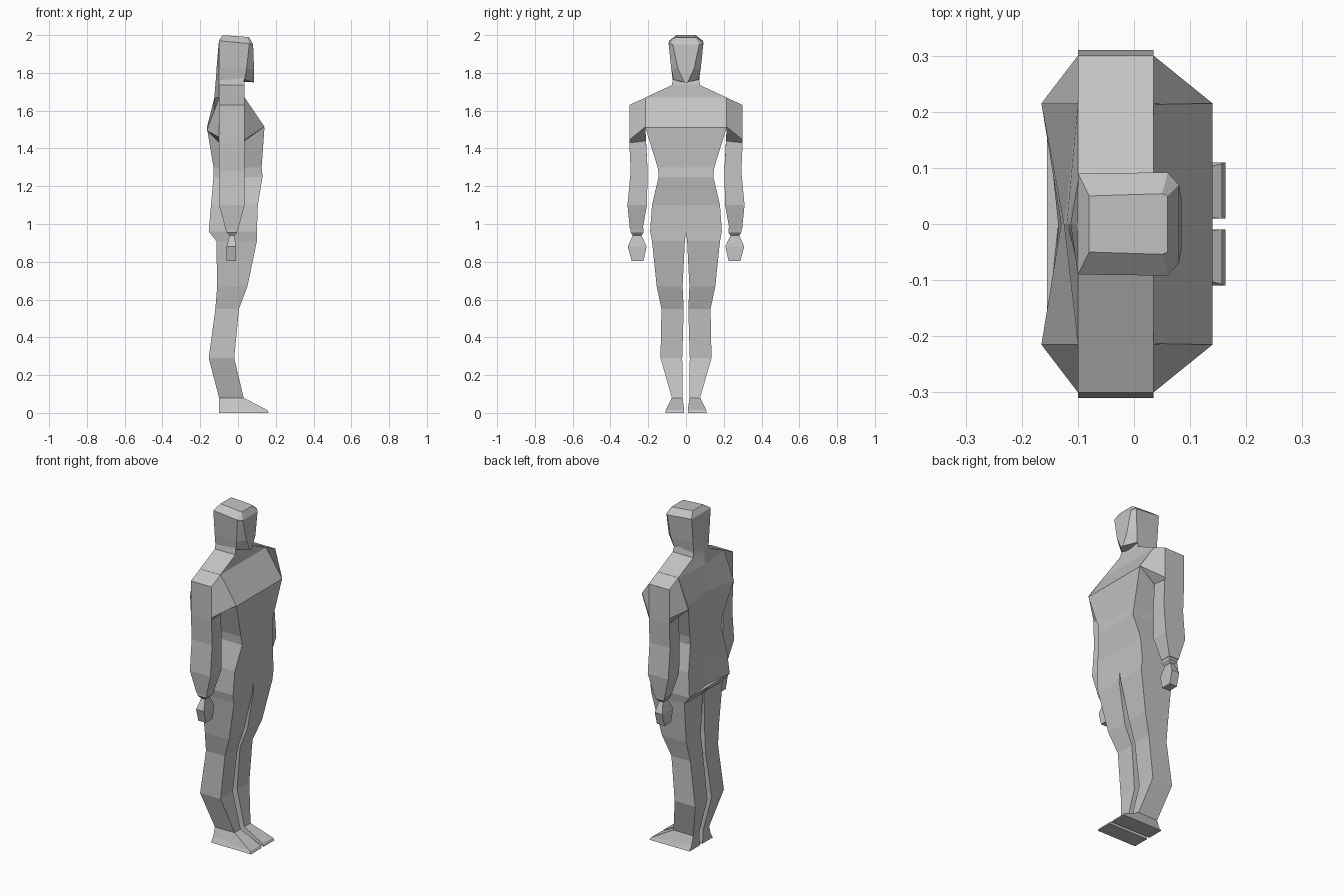
import bpy, bmesh

grey = bpy.data.materials.new("plain grey")
grey.diffuse_color = (0.55, 0.55, 0.55, 1)


def loft(name, rings, mirror=False):
    """Skin a stack of equal-sized rings, cap both ends, optionally mirror in y."""
    bm = bmesh.new()
    loops = [[bm.verts.new(p) for p in ring] for ring in rings]
    n = len(loops[0])
    for a, b in zip(loops, loops[1:]):
        for i in range(n):
            j = (i + 1) % n
            bm.faces.new((a[i], a[j], b[j], b[i]))
    bm.faces.new(loops[0])
    bm.faces.new(loops[-1])
    bmesh.ops.recalc_face_normals(bm, faces=bm.faces)
    me = bpy.data.meshes.new(name)
    bm.to_mesh(me)
    bm.free()
    me.materials.append(grey)
    ob = bpy.data.objects.new(name, me)
    bpy.context.collection.objects.link(ob)
    if mirror:
        m = ob.modifiers.new("Mirror", 'MIRROR')
        m.use_axis = (False, True, False)
        m.use_mirror_merge = False
    return ob


def box_ring(z, xf, xb, yi, yo):
    return [(xf, yo, z), (xf, yi, z), (xb, yi, z), (xb, yo, z)]


def sym_ring(half, spine):
    """Half ring (front to back, y > 0), a spine point, then its mirror image."""
    return half + [spine] + [(x, -y, z) for x, y, z in reversed(half)]


# Torso and neck: z, front x, half width, back x, spine x
torso = [(0.96, 0.10, 0.19, -0.155, -0.135),
         (1.10, 0.105, 0.18, -0.143, -0.135),
         (1.25, 0.13, 0.145, -0.13, -0.13),
         (1.30, 0.125, 0.15, -0.13, -0.13),
         (1.51, 0.14, 0.215, -0.165, -0.13),
         (1.67, 0.035, 0.215, -0.10, -0.125),
         (1.735, 0.035, 0.075, -0.10, -0.12),
         (1.77, 0.03, 0.068, -0.10, -0.117)]
loft("torso", [sym_ring([(f, w, z), (b, w, z)], (s, 0, z))
               for z, f, w, b, s in torso])

# Head: front, cheek and back corner, spine point
loft("head", [
    sym_ring([(0.085, 0.008, 1.75), (0.035, 0.066, 1.765), (-0.10, 0.07, 1.76)],
             (-0.118, 0, 1.755)),
    sym_ring([(0.085, 0.042, 1.82), (0.045, 0.078, 1.82), (-0.10, 0.077, 1.83)],
             (-0.113, 0, 1.83)),
    sym_ring([(0.08, 0.07, 1.95), (0.06, 0.092, 1.955), (-0.10, 0.09, 1.97)],
             (-0.101, 0, 1.97)),
    sym_ring([(0.06, 0.05, 1.987), (0.05, 0.054, 1.99), (-0.08, 0.05, 2.0)],
             (-0.08, 0, 2.0))])

# Shoulders and arms, flared at the chest and shoulder blade
loft("arm", [
    [(0.035, 0.30, 1.63), (0.035, 0.213, 1.67), (-0.10, 0.213, 1.67), (-0.10, 0.30, 1.63)],
    [(0.035, 0.30, 1.445), (0.14, 0.215, 1.515), (-0.165, 0.215, 1.495), (-0.10, 0.30, 1.46)],
    [(0.035, 0.30, 1.43), (0.035, 0.212, 1.44), (-0.10, 0.212, 1.45), (-0.10, 0.30, 1.43)],
    box_ring(1.28, 0.035, -0.10, 0.203, 0.293),
    box_ring(1.10, 0.035, -0.10, 0.207, 0.31),
    box_ring(0.97, 0.0, -0.065, 0.23, 0.297)], True)

# Hands
loft("hand", [
    box_ring(0.98, 0.0, -0.06, 0.225, 0.293),
    box_ring(0.955, -0.005, -0.06, 0.225, 0.293),
    box_ring(0.94, -0.02, -0.045, 0.235, 0.282),
    box_ring(0.88, -0.01, -0.06, 0.208, 0.308),
    box_ring(0.805, -0.01, -0.06, 0.225, 0.288)], True)

# Legs
loft("leg", [
    box_ring(0.96, 0.10, -0.155, 0.0, 0.19),
    box_ring(0.91, 0.10, -0.115, 0.006, 0.18),
    box_ring(0.67, 0.05, -0.11, 0.018, 0.155),
    box_ring(0.55, 0.005, -0.12, 0.012, 0.13),
    box_ring(0.29, -0.02, -0.155, 0.02, 0.135),
    box_ring(0.08, 0.03, -0.10, 0.018, 0.075)], True)

# Feet, sloping down to the toe
loft("foot", [
    box_ring(0.08, 0.03, -0.10, 0.018, 0.075),
    [(0.155, 0.107, 0.015), (0.155, 0.01, 0.015), (-0.10, 0.015, 0.03), (-0.10, 0.09, 0.03)],
    box_ring(0.0, 0.163, -0.10, 0.01, 0.11)], True)
